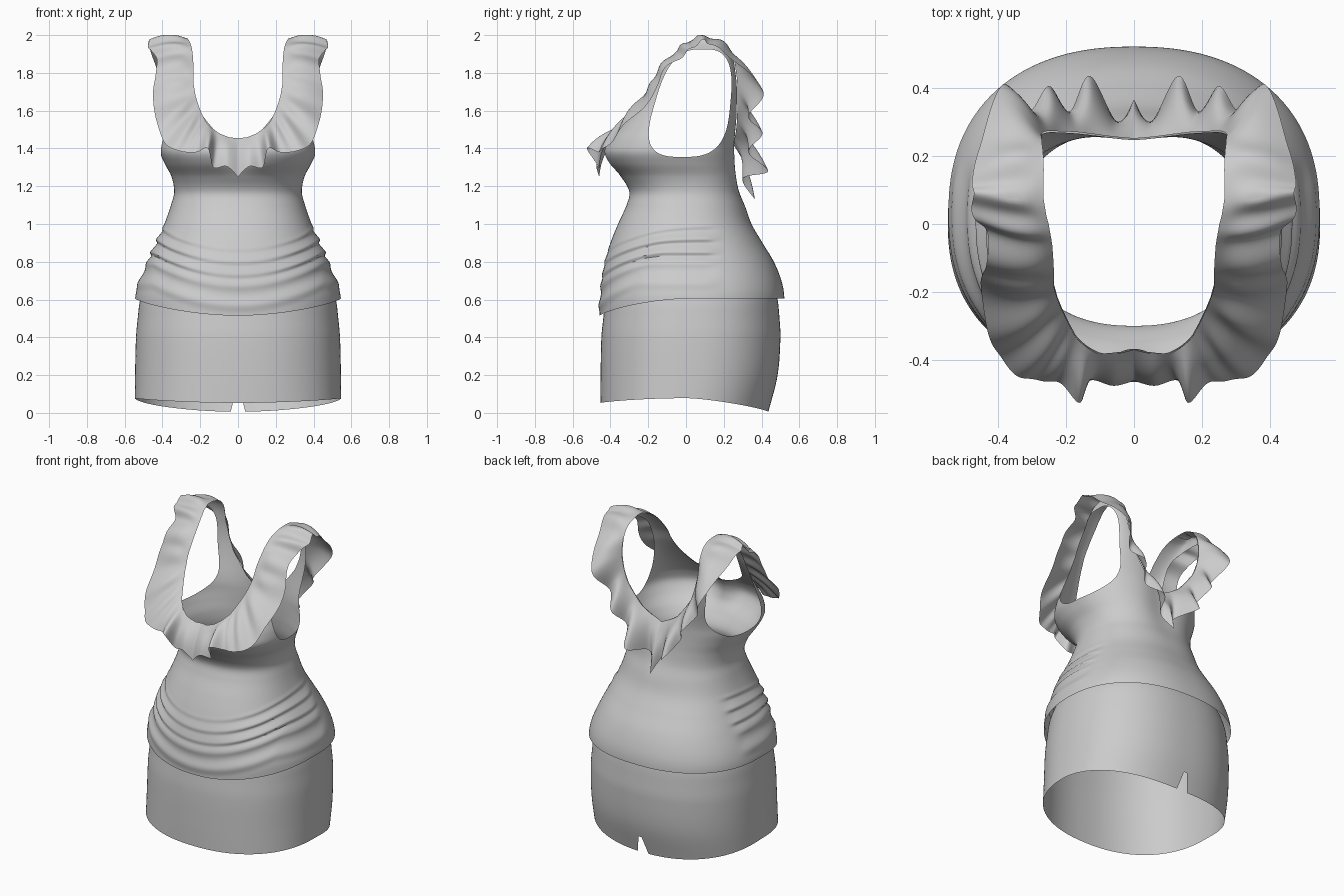
import bpy, bmesh, math
from mathutils import Vector

if "Cube" in bpy.data.objects:
    bpy.data.objects.remove(bpy.data.objects["Cube"], do_unlink=True)

fabric = bpy.data.materials.new("grey fabric")
fabric.use_nodes = True
GREY = (0.6, 0.6, 0.6, 1)
fabric.diffuse_color = GREY
fabric.node_tree.nodes["Principled BSDF"].inputs["Base Color"].default_value = GREY

# Body profile: height, half width, front y, back y
BODY = [(.5, .547, -.457, .518), (.62, .543, -.457, .52), (.7, .522, -.447, .505),
        (.8, .48, -.43, .465), (.9, .435, -.4, .405), (1, .39, -.36, .347),
        (1.1, .355, -.315, .312), (1.17, .338, -.3, .29), (1.25, .352, -.345, .28),
        (1.32, .388, -.415, .275), (1.38, .413, -.445, .272), (1.44, .413, -.425, .272),
        (1.5, .4, -.375, .274), (1.6, .375, -.285, .28), (1.7, .36, -.21, .283),
        (1.8, .355, -.15, .275), (1.9, .355, -.065, .25), (1.96, .35, .01, .2),
        (1.98, .34, .07, .13)]
SKIRT = [(0, .547, -.452, .435), (.2, .545, -.452, .485), (.4, .54, -.448, .5),
         (.5, .531, -.438, .495), (.6, .518, -.425, .485), (.68, .49, -.405, .465)]

# Ruffle: seam points (x, z), first along the front, then along the back
SEAM_FRONT = [(0, 1.455), (.05, 1.46), (.1, 1.48), (.14, 1.51), (.17, 1.54), (.19, 1.58),
              (.21, 1.63), (.225, 1.68), (.235, 1.74), (.235, 1.81), (.24, 1.9),
              (.25, 1.95), (.265, 1.98)]
SEAM_BACK = [(0, 1.42), (.06, 1.45), (.12, 1.49), (.17, 1.55), (.22, 1.62), (.25, 1.7),
             (.27, 1.8), (.27, 1.91), (.265, 1.97)]
# Ruffle: free edge, from front centre over the shoulder to back centre
FRILL = [(0, -.46, 1.25), (.06, -.475, 1.305), (.13, -.46, 1.3), (.16, -.525, 1.4),
         (.22, -.465, 1.38), (.3, -.46, 1.385), (.38, -.41, 1.42), (.43, -.31, 1.54),
         (.45, -.17, 1.68), (.435, -.13, 1.8), (.43, -.03, 1.88), (.475, .03, 1.93),
         (.47, .09, 1.97), (.475, .13, 1.95), (.45, .24, 1.88), (.385, .41, 1.7),
         (.31, .33, 1.57), (.25, .405, 1.48), (.19, .33, 1.38), (.13, .435, 1.28),
         (.05, .3, 1.24), (0, .365, 1.13)]


def step(lo, hi, v):
    t = min(1, max(0, (v - lo) / (hi - lo)))
    return t * t * (3 - 2 * t)


def sample(table, z):
    """Smooth interpolation of a profile table at height z."""
    last = len(table) - 1
    i = 0
    while i < last - 1 and z > table[i + 1][0]:
        i += 1
    a, b = table[i], table[i + 1]
    before, after = table[max(i - 1, 0)], table[min(i + 2, last)]
    h = b[0] - a[0]
    t = min(1, max(0, (z - a[0]) / h))
    out = []
    for k in range(1, len(a)):
        m0 = (b[k] - before[k]) / (b[0] - before[0]) * h
        m1 = (after[k] - a[k]) / (after[0] - a[0]) * h
        out.append(a[k] * (1 + 2 * t) * (1 - t) ** 2 + m0 * t * (1 - t) ** 2
                   + b[k] * t * t * (3 - 2 * t) + m1 * t * t * (t - 1))
    return out


def squareness(z):
    return 2.3 + 2.6 * step(1.4, 1.85, z)


def hollow(x, z, side):
    """Inward dip between the breasts and along the spine."""
    if side < 0:
        return .05 * math.exp(-(x / .08) ** 2) * step(1.24, 1.4, z) * step(1.65, 1.48, z)
    return -.025 * math.exp(-(x / .11) ** 2) * step(1.05, 1.35, z) * step(1.75, 1.5, z)


def ring_point(table, angle, z):
    half, front, back = sample(table, z)
    c, s, n = math.cos(angle), math.sin(angle), squareness(z)
    r = (abs(c) ** n + abs(s) ** n) ** (-1 / n)
    return Vector((half * r * c, (front + back) / 2 + (back - front) / 2 * r * s, z))


def surface_y(x, z, side):
    half, front, back = sample(BODY, z)
    n = squareness(z)
    depth = max(0, 1 - abs(x / half) ** n) ** (1 / n) * (back - front) / 2
    return (front + back) / 2 + side * depth + hollow(x, z, side)


def top_point(angle, v):
    """Bodice surface with a draped hem and gathered folds on the front."""
    hem = .605 - .09 * max(0, -math.sin(angle)) ** 2
    z = hem + (1.98 - hem) * v
    p = ring_point(BODY, angle, z)
    p.y += hollow(p.x, z, math.sin(angle))
    level = z + .12 * max(0, 1 - (p.x / .45) ** 2) * step(.1, -.3, p.y)
    mask = step(.2, .1, p.y)
    fold = level * math.tau / .07
    gather = .008 * math.sin(fold + .5 * math.sin(fold)) * step(.76, .84, level) * step(1.02, .94, level)
    gather *= .35 + .65 * step(.1, .42, abs(p.x))
    swag = .006 * math.sin(level * math.tau / .13) * step(.62, .7, level) * step(.84, .76, level)
    out = Vector((p.x, p.y - .03, 0)).normalized()
    return p + out * (gather + swag) * mask


def skirt_point(angle, v):
    s = math.sin(angle)
    hem = .078 - (.025 * s * s if s < 0 else .072 * s ** 1.5)
    return ring_point(SKIRT, angle, hem + (.67 - hem) * v)


def grid(bm, point, columns, rows, closed):
    lines = [[bm.verts.new(point(i, j)) for i in range(columns)] for j in range(rows)]
    for low, high in zip(lines, lines[1:]):
        for i in range(columns if closed else columns - 1):
            k = (i + 1) % columns
            bm.faces.new((low[i], low[k], high[k], high[i]))


def cut(bm, field):
    """Trim away the part where the field is negative, along a clean edge."""
    value = {v: field(v.co) for v in bm.verts}
    new = []
    for e in list(bm.edges):
        a, b = e.verts
        if value[a] * value[b] < 0:
            new.append(bmesh.utils.edge_split(e, a, value[a] / (value[a] - value[b]))[1])
    bmesh.ops.connect_verts(bm, verts=new)
    bmesh.ops.delete(bm, geom=[v for v, f in value.items() if f < 0], context='VERTS')


def finish(bm, name):
    mesh = bpy.data.meshes.new(name)
    bmesh.ops.recalc_face_normals(bm, faces=bm.faces[:])
    bm.to_mesh(mesh)
    bm.free()
    mesh.materials.append(fabric)
    obj = bpy.data.objects.new(name, mesh)
    bpy.context.collection.objects.link(obj)
    bpy.ops.object.select_all(action='DESELECT')
    obj.select_set(True)
    bpy.context.view_layer.objects.active = obj
    bpy.ops.object.shade_smooth_by_angle(angle=math.radians(50))
    return obj


def neck_field(p):
    seam = SEAM_FRONT if p.y < .1 else SEAM_BACK
    if p.z <= seam[0][1]:
        return seam[0][1] - p.z + .001
    for (x0, z0), (x1, z1) in zip(seam, seam[1:]):
        if p.z <= z1:
            return abs(p.x) - x0 - (x1 - x0) * (p.z - z0) / (z1 - z0)
    return abs(p.x) - seam[-1][0]


def armhole_field(p):
    rise = p.z - 1.64
    y = (p.y - .035 - .19 * rise) / (.2 - .1 * rise)
    return abs(y) ** 3 + abs(rise / .285) ** 3 - 1


def slit_field(p):
    return abs(p.x) - .04 * (1 - p.z / .16) if p.y > 0 else 1


# Bodice with neckline and armholes
AROUND, ROWS = 160, 190
bm = bmesh.new()
grid(bm, lambda i, j: top_point((i + .5) * math.tau / AROUND, j / (ROWS - 1)), AROUND, ROWS, True)
cut(bm, neck_field)
cut(bm, armhole_field)
finish(bm, "bodice")

# Skirt with a slit at the back hem
bm = bmesh.new()
grid(bm, lambda i, j: skirt_point((i + .5) * math.tau / AROUND, j / 40), AROUND, 41, True)
cut(bm, slit_field)
finish(bm, "skirt")

# Ruffle along the neckline
seam = [Vector((x, surface_y(x, z, -1) - .004, z)) for x, z in SEAM_FRONT]
seam += [Vector((x, surface_y(x, z, 1) + .004, z)) for x, z in reversed(SEAM_BACK)]
frill = [Vector(p) for p in FRILL]
FINE, ACROSS = 10, 10


def along(points, t):
    i = min(int(t), len(points) - 2)
    f = t - i
    b, c = points[i], points[i + 1]
    a = points[i - 1] if i else b
    d = points[min(i + 2, len(points) - 1)]
    return b + f / 2 * (c - a + f * (2 * a - 5 * b + 4 * c - d + f * (3 * (b - c) + d - a)))


def ruffle_point(i, j):
    t, w = i / FINE, j / ACROSS
    inner, outer = along(seam, t), along(frill, t)
    p = inner.lerp(outer, w)
    # Soft pleats over the chest and shoulder
    pleat = .009 * math.sin(t * math.tau / 1.3) * step(4, 5, t) * step(15, 14, t)
    outward = Vector((0, p.y - .1, .12)).normalized()
    p += outward * (.02 * math.sin(math.pi * w) + pleat * math.sin(math.pi * (.15 + .6 * w)) * step(0, .3, w))
    p.x, p.z = max(p.x, 0), min(p.z, 2)
    return p


bm = bmesh.new()
grid(bm, ruffle_point, (len(frill) - 1) * FINE + 1, ACROSS + 1, False)
ruffle = finish(bm, "neck_ruffle")
mirror = ruffle.modifiers.new("Mirror", 'MIRROR')
mirror.use_clip = True
